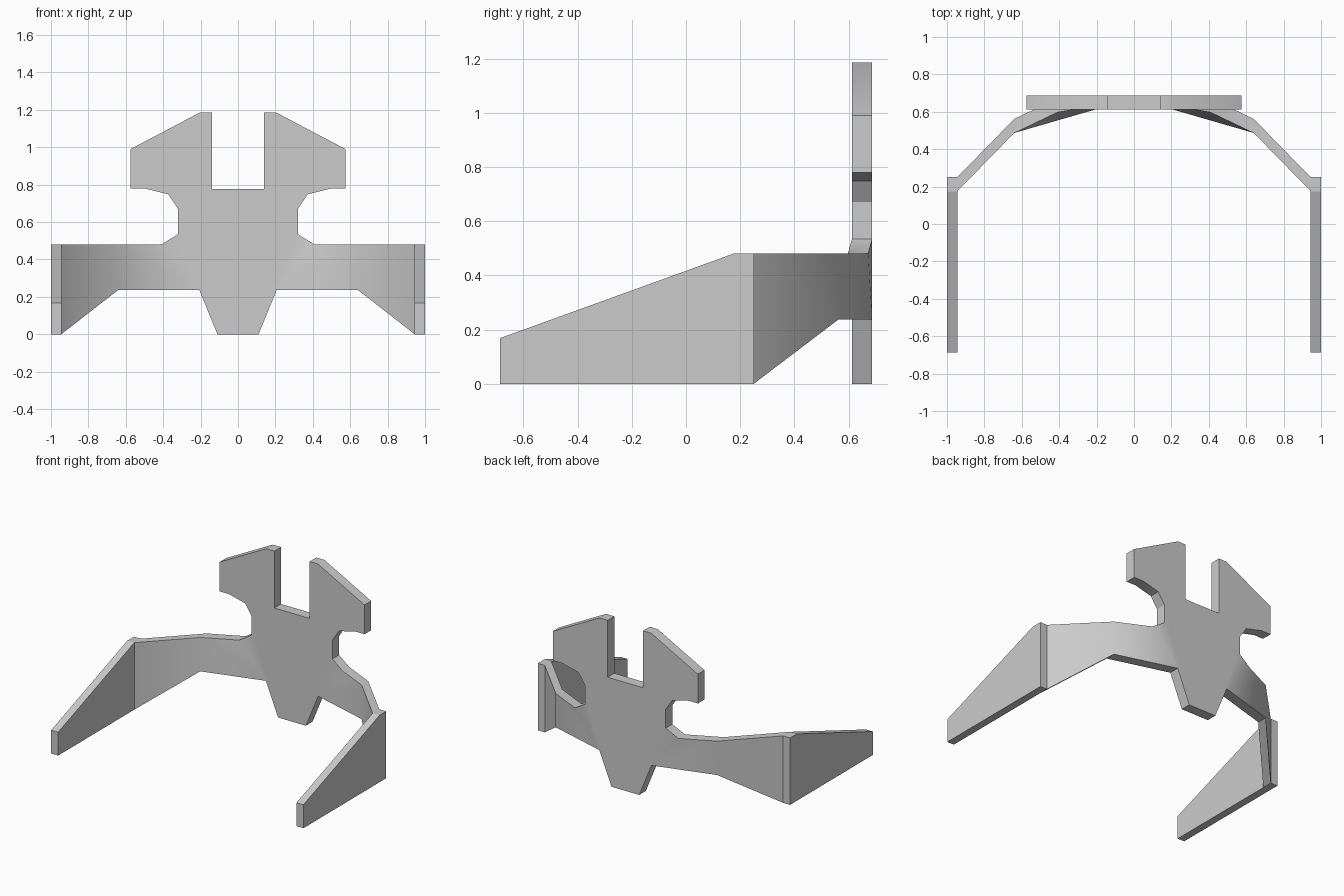
import bpy, bmesh
from mathutils import Vector

if "Cube" in bpy.data.objects:
    bpy.data.objects.remove(bpy.data.objects["Cube"])

T = 0.075      # plate thickness front to back
F = 0.612      # front plane of the centre plate


def make_part(name, points, faces, offset, smooth=False):
    """Extrude a sheet of faces by offset, then mirror it across x = 0."""
    bm = bmesh.new()
    vs = [bm.verts.new(p) for p in points]
    for f in faces:
        bm.faces.new([vs[i] for i in f])
    ext = bmesh.ops.extrude_face_region(bm, geom=bm.faces[:], use_keep_orig=True)
    moved = [g for g in ext["geom"] if isinstance(g, bmesh.types.BMVert)]
    bmesh.ops.translate(bm, verts=moved, vec=Vector(offset))
    # open the centre plane so both halves join
    seam = [f for f in bm.faces if all(abs(v.co.x) < 1e-5 for v in f.verts)]
    bmesh.ops.delete(bm, geom=seam, context='FACES_ONLY')
    bmesh.ops.recalc_face_normals(bm, faces=bm.faces[:])
    me = bpy.data.meshes.new(name)
    bm.to_mesh(me)
    bm.free()
    ob = bpy.data.objects.new(name, me)
    bpy.context.collection.objects.link(ob)
    mod = ob.modifiers.new("Mirror", 'MIRROR')
    mod.use_clip = True
    bpy.context.view_layer.objects.active = ob
    ob.select_set(True)
    bpy.ops.object.modifier_apply(modifier=mod.name)
    if smooth:
        bpy.ops.object.shade_smooth_by_angle(angle=0.55)
    ob.select_set(False)
    return ob


# Centre plate with notched head, plus the bent arms (right half)
body = [(0, 0), (0.11, 0), (0.207, 0.237), (0.32, 0.535), (0.32, 0.67),
        (0.372, 0.748), (0.5, 0.78), (0.575, 0.78), (0.575, 0.99),
        (0.205, 1.185), (0.14, 1.185), (0.14, 0.777), (0, 0.777)]
pts = [(x, F, z) for x, z in body]
n = len(pts)
pts += [(0.41, 0.597, 0.48), (0.64, 0.487, 0.237), (0.64, 0.487, 0.48),
        (0.945, 0.175, 0), (0.945, 0.175, 0.48)]
make_part("back_plate_and_arms", pts,
          [range(n), (2, n, 3), (2, n + 1, n + 2, n),
           (n + 1, n + 3, n + 4, n + 2)], (0, T, 0), smooth=True)

# Tapered side panels
side = [(-0.687, 0), (0.25, 0), (0.25, 0.48), (0.175, 0.48), (-0.687, 0.168)]
make_part("side_panels", [(0.945, y, z) for y, z in side],
          [range(5)], (0.055, 0, 0))
